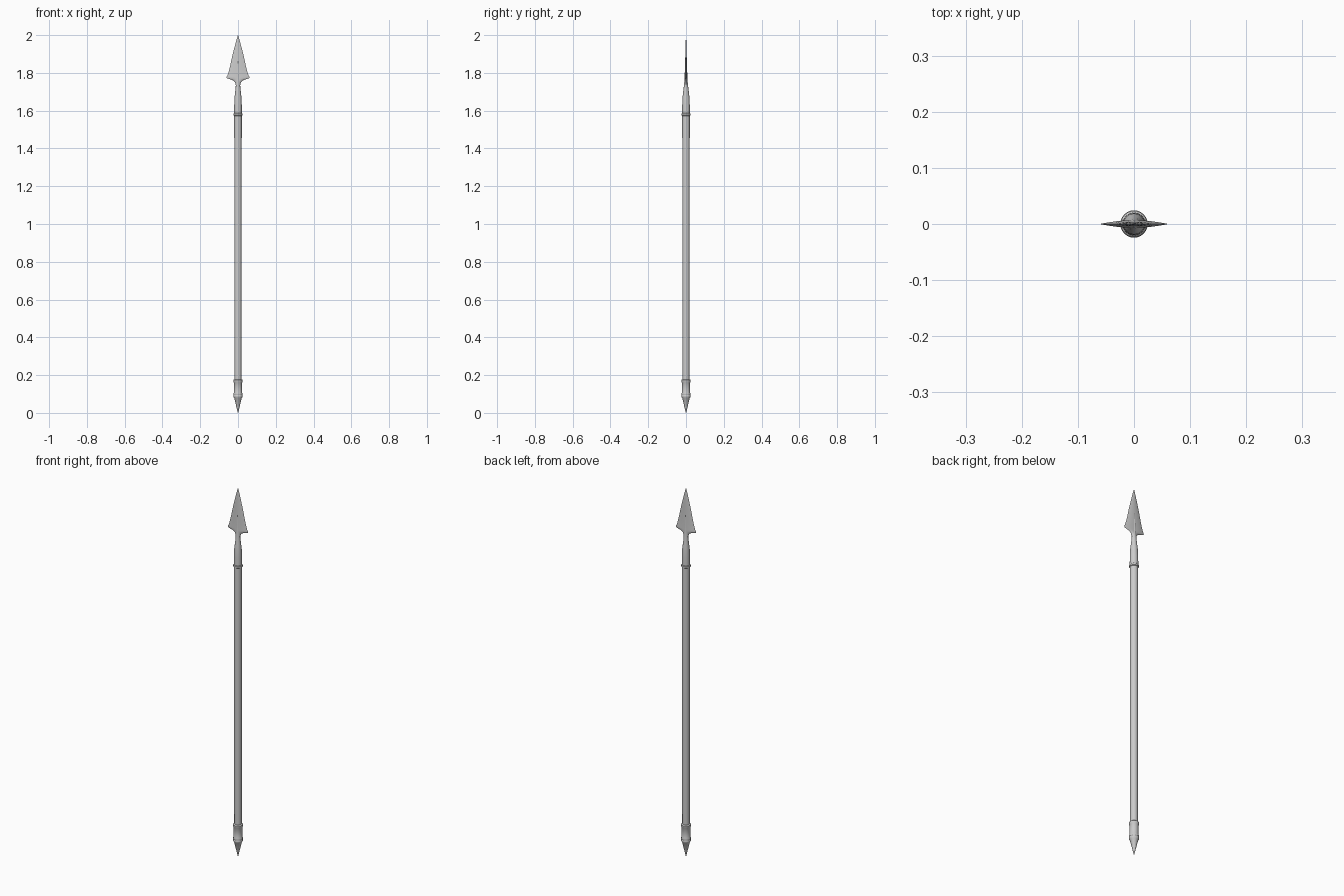
import bpy, bmesh, math

N = 24


def loft(name, sections, angle=35):
    """Skin stacked sections (z, half width x, half depth y, edge sharpness)."""
    bm = bmesh.new()
    rings = []
    for z, a, b, k in sections:
        ring = []
        for i in range(N):
            t = 2 * math.pi * i / N
            s = math.sin(t)
            ring.append(bm.verts.new((a * math.cos(t), b * s * abs(s) ** k, z)))
        rings.append(ring)
    for lo, hi in zip(rings, rings[1:]):
        for i in range(N):
            j = (i + 1) % N
            bm.faces.new((lo[i], lo[j], hi[j], hi[i]))
    bm.faces.new(rings[0][::-1])
    bm.faces.new(rings[-1])
    bmesh.ops.recalc_face_normals(bm, faces=bm.faces)
    mesh = bpy.data.meshes.new(name)
    bm.to_mesh(mesh)
    bm.free()
    ob = bpy.data.objects.new(name, mesh)
    bpy.context.collection.objects.link(ob)
    bpy.ops.object.select_all(action='DESELECT')
    bpy.context.view_layer.objects.active = ob
    ob.select_set(True)
    bpy.ops.object.shade_smooth_by_angle(angle=math.radians(angle))
    return ob


def turned(name, profile):
    """Round part from (z, radius) pairs."""
    return loft(name, [(z, r, r, 0) for z, r in profile])


# slightly tapering pole
turned("shaft", [(0.12, 0.0185), (1.60, 0.0200)])

# butt spike with grooved collar
turned("butt_spike", [(0.0, 0.001), (0.078, 0.0195), (0.084, 0.024),
                      (0.091, 0.0245), (0.096, 0.0215)])
turned("butt_ferrule", [(0.092, 0.0215), (0.097, 0.0235), (0.103, 0.0235),
                        (0.108, 0.0215), (0.16, 0.0215), (0.165, 0.0245),
                        (0.174, 0.0245), (0.178, 0.019)])

# ring at the mouth of the socket
turned("socket_ring", [(1.572, 0.0195), (1.575, 0.0235),
                       (1.583, 0.0235), (1.587, 0.020)])

# socket narrowing to a flattened neck and running out as a midrib
loft("socket", [(1.58, 0.0205, 0.0205, 0), (1.63, 0.0200, 0.0200, 0),
                (1.67, 0.0185, 0.0185, 0), (1.70, 0.0150, 0.0150, 0),
                (1.725, 0.0120, 0.0118, 0), (1.75, 0.0115, 0.0092, 0),
                (1.79, 0.0080, 0.0070, 0), (1.85, 0.0045, 0.0050, 0),
                (1.97, 0.001, 0.001, 0)])

# broad barbed blade with lens-shaped section
loft("blade", [(1.73, 0.0110, 0.0095, 0), (1.745, 0.0140, 0.0085, 0.3),
               (1.756, 0.0200, 0.0078, 0.6), (1.763, 0.0320, 0.0072, 0.8),
               (1.768, 0.0480, 0.0070, 0.9), (1.771, 0.0590, 0.0068, 1),
               (1.778, 0.0610, 0.0065, 1), (1.786, 0.0560, 0.0062, 1),
               (1.81, 0.0485, 0.0055, 1), (1.84, 0.0410, 0.0048, 1),
               (1.88, 0.0325, 0.0040, 1), (1.93, 0.0200, 0.0028, 1),
               (1.97, 0.0095, 0.0015, 1), (2.0, 0.0006, 0.0003, 1)])
